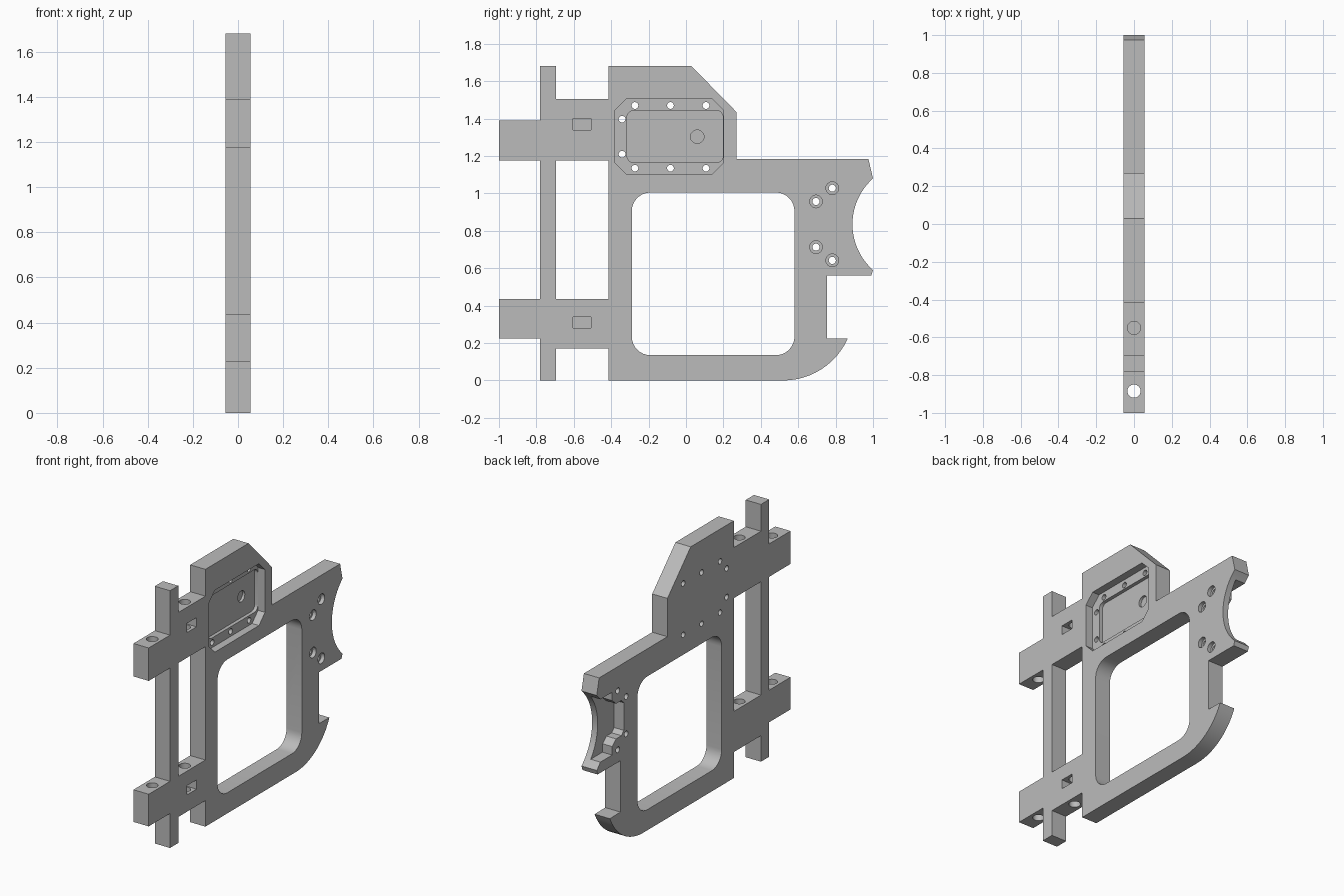
import bpy, bmesh
from math import sin, cos, pi, radians
from mathutils import Matrix

if "Cube" in bpy.data.objects:
    bpy.data.objects.remove(bpy.data.objects["Cube"])

HALF = 0.055      # half the plate thickness
OUT = 0.2         # cutters reach beyond the plate


def arc(cy, cz, r, a0, a1, n):
    """Points on a circle in the side plane, angles in degrees."""
    angles = [radians(a0 + (a1 - a0) * i / n) for i in range(n + 1)]
    return [(cy + r * cos(a), cz + r * sin(a)) for a in angles]


def box(y0, y1, z0, z1, r=0):
    """Rectangle profile, with rounded corners if r is given."""
    if not r:
        return [(y0, z0), (y1, z0), (y1, z1), (y0, z1)]
    corners = [(y0 + r, z0 + r, 180), (y1 - r, z0 + r, 270),
               (y1 - r, z1 - r, 0), (y0 + r, z1 - r, 90)]
    return [p for y, z, a in corners for p in arc(y, z, r, a, a + 90, 8)]


def prism(name, profile, x0, x1):
    """Extrude a side profile along x."""
    bm = bmesh.new()
    face = bm.faces.new([bm.verts.new((x0, y, z)) for y, z in profile])
    grown = bmesh.ops.extrude_face_region(bm, geom=[face])["geom"]
    moved = [v for v in grown if isinstance(v, bmesh.types.BMVert)]
    bmesh.ops.translate(bm, verts=moved, vec=(x1 - x0, 0, 0))
    bmesh.ops.recalc_face_normals(bm, faces=bm.faces)
    return to_object(name, bm)


def to_object(name, bm):
    mesh = bpy.data.meshes.new(name)
    bm.to_mesh(mesh)
    bm.free()
    obj = bpy.data.objects.new(name, mesh)
    bpy.context.collection.objects.link(obj)
    return obj


def cut(cutter):
    """Subtract a cutter from the plate and remove it."""
    bpy.context.view_layer.objects.active = plate
    mod = plate.modifiers.new("cut", 'BOOLEAN')
    mod.operation, mod.solver, mod.object = 'DIFFERENCE', 'EXACT', cutter
    bpy.ops.object.modifier_apply(modifier=mod.name)
    bpy.data.objects.remove(cutter)


def cut_side(profile, x0=-OUT, x1=OUT):
    cut(prism("side_cutter", profile, x0, x1))


def drill_side(y, z, r, x0=-OUT, x1=OUT):
    cut_side(arc(y, z, r, 0, 345, 23), x0, x1)


def drill_down(y, r, z0, z1):
    bm = bmesh.new()
    bmesh.ops.create_cone(bm, cap_ends=True, segments=24, radius1=r, radius2=r,
                          depth=z1 - z0,
                          matrix=Matrix.Translation((0, y, (z0 + z1) / 2)))
    cut(to_object("down_cutter", bm))


# Plate outline: frame, hook, concave jaw, chamfered head, arms and rail
outline = [(-0.415, 0)]
outline += arc(0.52, 0.377, 0.377, -90, -24, 12)
outline += [(0.755, 0.225), (0.755, 0.56), (0.99, 0.56)]
outline += arc(1.218, 0.835, 0.328, 228.3, 131.7, 20)
outline += [(0.975, 1.185), (0.27, 1.185), (0.27, 1.435), (0.03, 1.68),
            (-0.415, 1.68), (-0.415, 1.505), (-0.695, 1.505), (-0.695, 1.68),
            (-0.78, 1.68), (-0.78, 1.39), (-1, 1.39), (-1, 1.175),
            (-0.78, 1.175), (-0.78, 0.435), (-1, 0.435), (-1, 0.225),
            (-0.78, 0.225), (-0.78, 0), (-0.695, 0), (-0.695, 0.17), (-0.415, 0.17)]
plate = prism("frame_plate", outline, -HALF, HALF)

# Rounded window and the gap beside the rail
cut_side(box(-0.29, 0.58, 0.135, 1.005, 0.1))
cut_side(box(-0.695, -0.415, 0.435, 1.175))

# Cover recess with chamfered corners, deeper inner pocket and its socket
c, y0, y1, z0, z1 = 0.062, -0.38, 0.2, 1.102, 1.506
cut_side([(y0 + c, z0), (y1 - c, z0), (y1, z0 + c), (y1, z1 - c),
          (y1 - c, z1), (y0 + c, z1), (y0, z1 - c), (y0, z0 + c)], 0.005, OUT)
cut_side(box(-0.315, 0.198, 1.165, 1.443, 0.035), -0.018, OUT)
drill_side(0.06, 1.303, 0.036, -0.035, 0.1)

# Cover screw holes
for y in (-0.273, -0.083, 0.107):
    for z in (1.135, 1.47):
        drill_side(y, z, 0.018)
for z in (1.21, 1.397):
    drill_side(-0.342, z, 0.018)

# Jaw recess on the other face, stepped around the screws
mid = 0.835
upper = [(0.72, 0.09), (0.745, 0.115), (0.80, 0.115), (0.84, 0.15),
         (0.84, 0.205), (1.1, 0.205)]
cut_side([(y, mid + h) for y, h in upper]
         + [(y, mid - h) for y, h in reversed(upper)], -OUT, 0.015)

# Jaw screw holes with counterbores
for y, h in ((0.695, 0.122), (0.782, 0.193)):
    for z in (mid - h, mid + h):
        drill_side(y, z, 0.019)
        drill_side(y, z, 0.034, 0.03, OUT)

# Clamp holes down through the arms, and nut slots in their sides
drill_down(-0.885, 0.035, -0.1, 1.8)
drill_down(-0.55, 0.035, 1.25, 1.8)
drill_down(-0.55, 0.035, 0.1, 0.6)
for z in (0.31, 1.37):
    cut_side(box(-0.603, -0.507, z - 0.03, z + 0.03), -0.035, OUT)

# Plain grey finish
grey = bpy.data.materials.new("plain_grey")
grey.use_nodes = True
grey.diffuse_color = (0.5, 0.5, 0.5, 1)
grey.node_tree.nodes["Principled BSDF"].inputs["Base Color"].default_value = (0.5, 0.5, 0.5, 1)
plate.data.materials.clear()
plate.data.materials.append(grey)
for poly in plate.data.polygons:
    poly.material_index = 0

plate.select_set(True)
bpy.ops.object.shade_smooth_by_angle(angle=radians(30))
